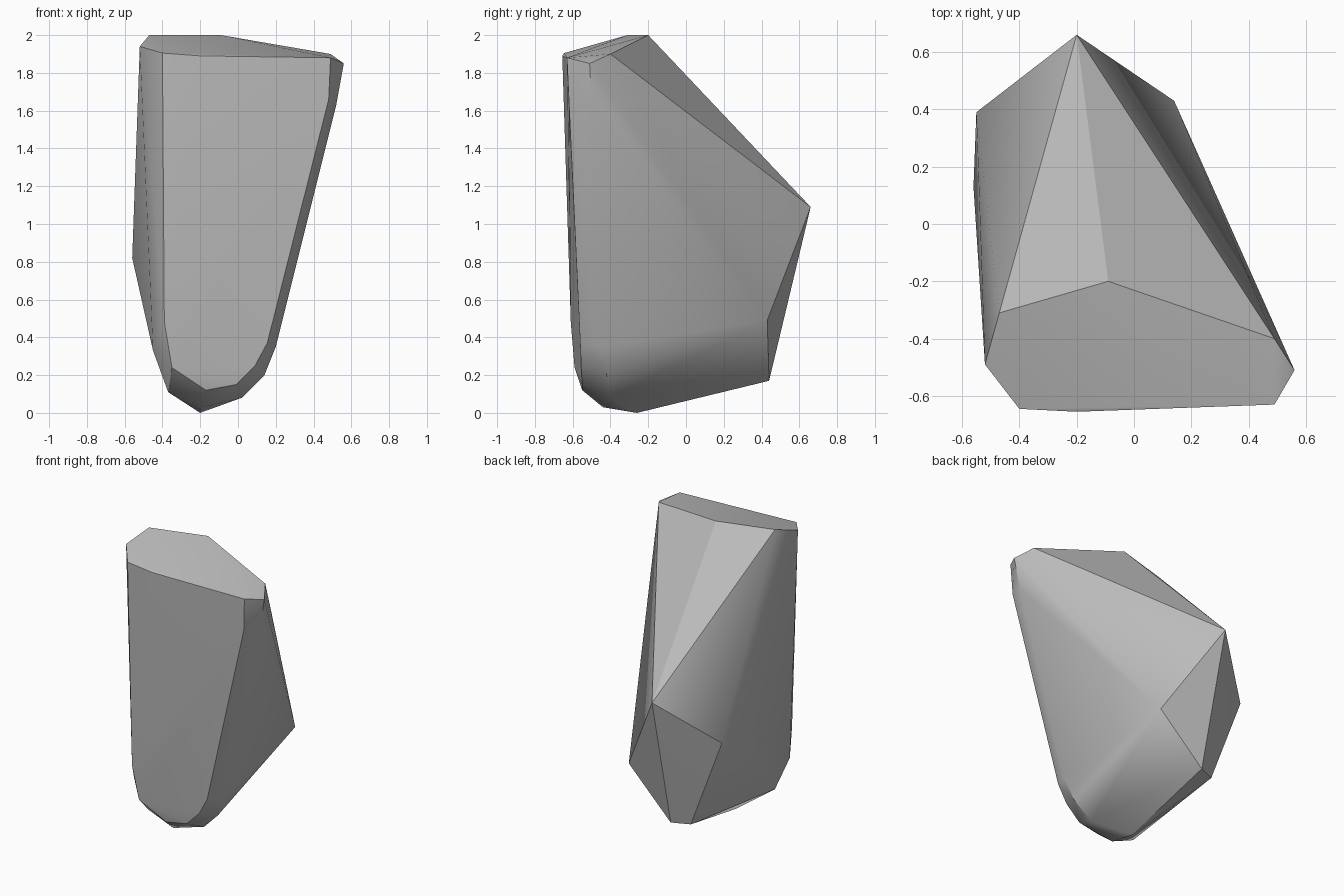
import bpy, bmesh, math

cube = bpy.data.objects.get("Cube")
if cube:
    bpy.data.objects.remove(cube, do_unlink=True)

stone = bpy.data.materials.new("stone grey")
stone.use_nodes = True
GREY = (0.5, 0.5, 0.5, 1)
stone.diffuse_color = GREY
stone.node_tree.nodes["Principled BSDF"].inputs["Base Color"].default_value = GREY

# Corners of the rock, grouped by region
cap = [(-.47, -.31, 2), (-.09, -.2, 2), (.49, -.4, 1.9), (.56, -.51, 1.85),
       (.49, -.63, 1.88), (-.2, -.655, 1.89), (-.4, -.645, 1.905), (-.52, -.49, 1.94)]
back = [(-.2, .66, 1.09), (.14, .43, .49), (-.55, .39, .8), (-.56, .13, .82),
        (-.19, .44, .17), (-.31, .39, .17)]
front_rim = [(.48, -.62, 1.66), (.155, -.56, .37), (.09, -.555, .25), (-.01, -.55, .15),
             (-.17, -.55, .12), (-.35, -.59, .24), (-.39, -.61, .48)]
outer_rim = [(.52, -.5, 1.63), (.2, -.45, .35), (.14, -.42, .2), (.02, -.4, .08),
             (-.2, -.26, 0), (-.19, -.44, .03), (-.37, -.45, .11), (-.45, -.5, .33)]

# Wrap the corners in a convex skin
bm = bmesh.new()
for corner in cap + back + front_rim + outer_rim:
    bm.verts.new(corner)
hull = bmesh.ops.convex_hull(bm, input=bm.verts)
loose = [v for v in bm.verts if not v.link_faces]
bmesh.ops.delete(bm, geom=loose, context="VERTS")
bmesh.ops.dissolve_limit(bm, angle_limit=math.radians(2), verts=bm.verts, edges=bm.edges)
bmesh.ops.recalc_face_normals(bm, faces=bm.faces)

mesh = bpy.data.meshes.new("rock")
bm.to_mesh(mesh)
bm.free()
mesh.materials.append(stone)
rock = bpy.data.objects.new("rock", mesh)
bpy.context.collection.objects.link(rock)

# Soft facets with crisp main edges
bpy.ops.object.select_all(action="DESELECT")
rock.select_set(True)
bpy.context.view_layer.objects.active = rock
bpy.ops.object.shade_smooth_by_angle(angle=math.radians(30))
